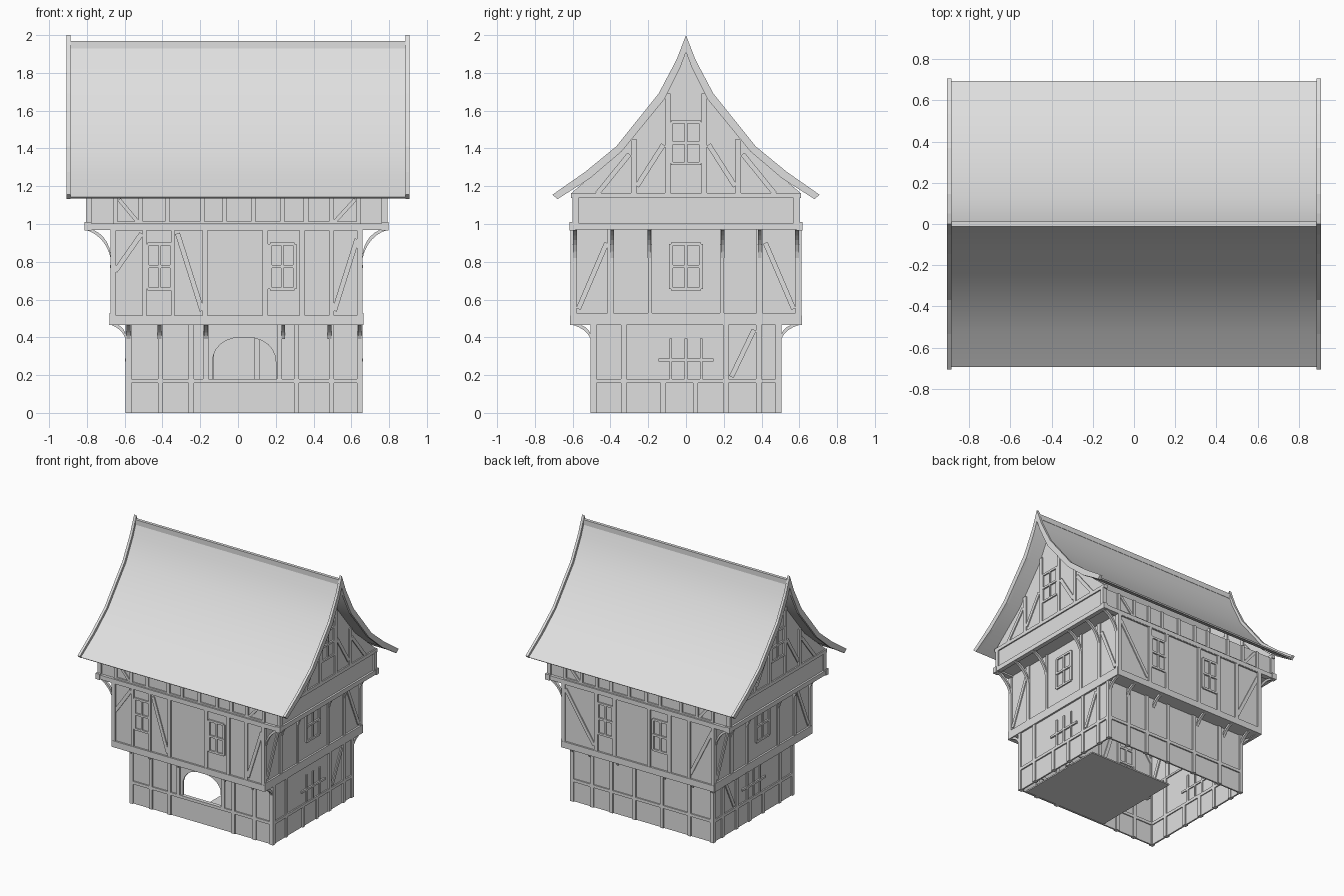
import bpy, bmesh, math
from mathutils import Vector, Matrix

old = bpy.data.objects.get("Cube")
if old:
    bpy.data.objects.remove(old, do_unlink=True)

SHADE = (0.74, 0.74, 0.74, 1)
grey = bpy.data.materials.new("plain grey")
grey.use_nodes = True
grey.diffuse_color = SHADE
grey.node_tree.nodes["Principled BSDF"].inputs["Base Color"].default_value = SHADE


def finish(name, bm, smooth=False):
    bmesh.ops.recalc_face_normals(bm, faces=bm.faces)
    mesh = bpy.data.meshes.new(name)
    bm.to_mesh(mesh)
    bm.free()
    mesh.materials.append(grey)
    ob = bpy.data.objects.new(name, mesh)
    bpy.context.collection.objects.link(ob)
    if smooth:
        bpy.ops.object.select_all(action="DESELECT")
        ob.select_set(True)
        bpy.context.view_layer.objects.active = ob
        bpy.ops.object.shade_smooth_by_angle(angle=math.radians(35))


def box(bm, x0, x1, y0, y1, z0, z1):
    size = Matrix.Diagonal((x1 - x0, y1 - y0, z1 - z0, 1))
    mid = Matrix.Translation(((x0 + x1) / 2, (y0 + y1) / 2, (z0 + z1) / 2))
    bmesh.ops.create_cube(bm, size=1, matrix=mid @ size)


def ring(bm, x0, x1, y, z0, z1, wx0, wx1, wy):
    """Hollow rectangle with its own thickness on each side."""
    for s in (-1, 1):
        box(bm, x0, x1, *sorted((s * y, s * (y - wy))), z0, z1)
    box(bm, x0, x0 + wx0, wy - y, y - wy, z0, z1)
    box(bm, x1 - wx1, x1, wy - y, y - wy, z0, z1)


def prism(bm, points, offset):
    """Extrude a flat outline along an offset."""
    face = bm.faces.new([bm.verts.new(p) for p in points])
    ext = bmesh.ops.extrude_face_region(bm, geom=[face])
    moved = [g for g in ext["geom"] if isinstance(g, bmesh.types.BMVert)]
    bmesh.ops.translate(bm, verts=moved, vec=Vector(offset))


class Wall:
    """One wall plane: u runs along it, d is the distance outwards."""

    def __init__(self, bm, axis, plane):
        self.bm, self.axis, self.plane = bm, axis, plane
        self.sign = 1 if plane > 0 else -1

    def at(self, u, z, d=0):
        p = self.plane + self.sign * d
        return Vector((u, p, z)) if self.axis == "y" else Vector((p, u, z))

    def outline(self, pts, front=0.0, back=-0.03):
        prism(self.bm, [self.at(u, z, back) for u, z in pts],
              self.at(0, 0, front) - self.at(0, 0, back))

    def rect(self, u0, u1, z0, z1, front=0.0):
        self.outline([(u0, z0), (u1, z0), (u1, z1), (u0, z1)], front)

    def posts(self, us, z0, z1, w=0.028):
        for u in us:
            self.rect(u - w / 2, u + w / 2, z0, z1)

    def brace(self, u0, z0, u1, z1, w=0.026):
        n = Vector((z0 - z1, u1 - u0)).normalized() * w / 2
        a, b = Vector((u0, z0)), Vector((u1, z1))
        self.outline([a - n, b - n, b + n, a + n], -0.002)

    def window(self, u, z, hw, hh, uprights=(0,), frame=True):
        for k in uprights:
            self.rect(u + k - 0.007, u + k + 0.007, z - hh, z + hh)
        self.rect(u - hw, u + hw, z - 0.008, z + 0.008, 0.002)
        if frame:
            for s in (-1, 1):
                self.rect(u + s * hw - 0.01, u + s * hw + 0.01, z - hh, z + hh)
                self.rect(u - hw, u + hw, z + s * hh - 0.008, z + s * hh + 0.008)

    def bracket(self, u, z, reach, drop, w=0.02):
        arc = []
        for a in [math.pi / 2 * i / 6 for i in range(7)]:
            flat = 0.2 * (i_frac := a / (math.pi / 2))
            arc.append(Vector((reach * (0.8 * (1 - math.cos(a)) + flat),
                               drop * (0.8 * math.sin(a) + flat - 1))))
        low = [p + Vector((0.018 * i / 6, -0.018 * (1 - i / 6) - 0.006)) for i, p in enumerate(arc)]
        prism(self.bm, [self.at(u - w / 2, z + p.y, p.x) for p in arc + low[::-1]],
              self.at(u + w / 2, 0) - self.at(u - w / 2, 0))


IN = 0.01                      # plaster sits behind the timber
THIN = 0.012                   # plaster thickness
GX0, GX1, GY = -0.595, 0.66, 0.505
FX0, FX1, FY = -0.675, 0.66, 0.61
BX0, BX1, BY = -0.805, 0.79, 0.60

# Ground floor plaster walls, open below, with an arched doorway
bm = bmesh.new()
door = Wall(bm, "y", -GY)
a, b, back = GX0 + IN, GX1 - IN, -IN - THIN
door.outline([(a, 0), (b, 0), (b, 0.17), (a, 0.17)], -IN, back)
L, R = -0.135, 0.20
mid, half = (L + R) / 2, (R - L) / 2
arch = [(mid - half * math.cos(t) ** 0.8, 0.27 + 0.13 * math.sin(t))
        for t in [math.pi / 2 * i / 6 for i in range(6)]]
arch += [(mid, 0.40)] + [(2 * mid - u, z) for u, z in arch[::-1]]
door.outline([(a, 0.17), (L, 0.17)] + arch + [(R, 0.17), (b, 0.17), (b, 0.47), (a, 0.47)], -IN, back)
box(bm, a, b, GY + back, GY - IN, 0, 0.47)
box(bm, a, a + THIN, -GY - back, GY + back, 0, 0.47)
box(bm, b - THIN, b, -GY - back, GY + back, 0, 0.47)
finish("ground_walls", bm)

# Indoor floor panels
bm = bmesh.new()
box(bm, -0.12, 0.60, -0.48, -0.02, 0.0, 0.01)
box(bm, -0.12, 0.60, 0.02, 0.25, 0.0, 0.01)
box(bm, -0.14, 0.62, -0.02, 0.02, 0.0, 0.03)
finish("indoor_floor", bm)

# Upper storey shell with an overhanging ledge, open to the room below
bm = bmesh.new()
ring(bm, FX0 + IN, FX1 - IN, FY - IN, 0.475, 0.985, THIN, THIN, THIN)
ring(bm, FX0 + IN, FX1 - IN, FY - IN, 0.47, 0.485, GX0 - FX0 + 0.02, 0.02, FY - GY + 0.02)
finish("upper_walls", bm)
bm = bmesh.new()
box(bm, BX0 + IN, BX1 - IN, -BY + IN, BY - IN, 0.98, 1.145)
finish("attic_band", bm)

# Roof profile: outer and inner edge of the gable boards, apex to eave
OUT = [(0, 2.0), (0.05, 1.87), (0.145, 1.69), (0.37, 1.41), (0.535, 1.275), (0.707, 1.155)]
INN = [(0, 1.91), (0.03, 1.83), (0.115, 1.66), (0.34, 1.385), (0.51, 1.24), (0.68, 1.132)]


def edge(t):
    half_edge = [Vector(p).lerp(Vector(q), t) for p, q in zip(OUT, INN)]
    return [Vector((-p.x, p.y)) for p in half_edge[:0:-1]] + half_edge


def roof_band(bm, t0, t1, x0, x1):
    outline = edge(t0) + edge(t1)[::-1]
    prism(bm, [(x0, p.x, p.y) for p in outline], (x1 - x0, 0, 0))


bm = bmesh.new()
roof_band(bm, 0.5, 0.85, -0.89, 0.89)
finish("roof_cover", bm, True)
bm = bmesh.new()
for x in (-0.907, 0.887):
    roof_band(bm, 0, 1, x, x + 0.02)
finish("gable_boards", bm)
bm = bmesh.new()
box(bm, -0.89, 0.89, -0.012, 0.012, 1.93, 1.97)
finish("ridge_board", bm)

# Gable plaster under the roof
bm = bmesh.new()
gable = [(-0.6, 1.14), (-0.6, 1.17)] + [tuple(p) for p in edge(0.9)[1:-1]] + [(0.6, 1.17), (0.6, 1.14)]
for x, depth in ((BX0 + IN, THIN), (BX1 - IN, -THIN)):
    prism(bm, [(x, y, z) for y, z in gable], (depth, 0, 0))
finish("gable_walls", bm)

# Ground floor timbers
bm = bmesh.new()
front, back = Wall(bm, "y", -GY), Wall(bm, "y", GY)
left, right = Wall(bm, "x", GX1), Wall(bm, "x", GX0)
front.posts([-0.581, -0.41, -0.248, 0.31, 0.495, 0.646], 0, 0.47)
front.posts([-0.17, 0.22], 0.17, 0.47)
back.posts([-0.581, -0.38, -0.14, 0.1, 0.30, 0.47, 0.646], 0, 0.47)
for w in (front, back):
    w.rect(GX0, GX1, 0.157, 0.18)
for w in (left, right):
    w.posts([-0.491, -0.33, 0.21, 0.385, 0.491], 0, 0.47)
    w.posts([-0.12, 0.05], 0, 0.16)
    w.rect(-GY, GY, 0.157, 0.18)
    w.window(0, 0.28, 0.145, 0.115, (-0.08, 0, 0.08), False)
    w.brace(0.24, 0.19, 0.36, 0.44)
finish("ground_timbers", bm)

# First floor timbers and windows
bm = bmesh.new()
front, back = Wall(bm, "y", -FY), Wall(bm, "y", FY)
left, right = Wall(bm, "x", FX1), Wall(bm, "x", FX0)
front.posts([-0.662, -0.175, 0.145, 0.34, 0.495, 0.646], 0.47, 0.98)
front.posts([-0.495, -0.345], 0.5, 0.98, 0.02)
back.posts([-0.662, -0.45, -0.28, -0.1, 0.2, 0.36, 0.646], 0.47, 0.98)
for w, us in ((front, (-0.415, 0.235)), (back, (-0.2, 0.28))):
    w.rect(FX0, FX1, 0.465, 0.515, 0.004)
    w.rect(FX0, FX1, 0.965, 1.0)
    for u in us:
        w.window(u, 0.775, 0.065, 0.12)
front.brace(-0.32, 0.95, -0.19, 0.54)
front.brace(0.51, 0.54, 0.63, 0.92)
front.brace(-0.65, 0.75, -0.51, 0.95)
back.brace(0.38, 0.55, 0.63, 0.93)
back.brace(-0.65, 0.93, -0.46, 0.55)
for w in (left, right):
    w.posts([-0.596, -0.40, 0.39, 0.596], 0.47, 0.98, 0.032)
    w.posts([-0.19, 0.19], 0.5, 0.98, 0.02)
    w.rect(-FY, FY, 0.465, 0.53, 0.004)
    w.window(0, 0.775, 0.08, 0.12)
    for s in (-1, 1):
        w.brace(s * 0.57, 0.55, s * 0.42, 0.90)
finish("first_floor_timbers", bm)

# Attic band and gable timbers
bm = bmesh.new()
band = [-0.79, -0.65, -0.515, -0.375, -0.19, -0.07, 0.08, 0.235, 0.36, 0.495, 0.64, 0.78]
for s, plane in ((-1, BX0), (1, BX1)):
    w = Wall(bm, "y", s * BY)
    w.posts(band, 1.0, 1.145, 0.024)
    w.rect(BX0, BX1, 0.968, 1.002, 0.012)
    w.rect(-0.65, 0.64, 1.0, 1.014)
    w.brace(-0.63, 1.13, -0.53, 1.01, 0.02)
    w.brace(0.51, 1.01, 0.62, 1.13, 0.02)
    w = Wall(bm, "x", plane)
    w.posts([-0.588, 0.588], 1.0, 1.145)
    w.rect(-FY, FY, 0.97, 1.005, 0.005)
    w.rect(-0.61, 0.61, 1.138, 1.165)
    w.window(0, 1.43, 0.08, 0.11)
    for k in (-1, 1):
        w.posts([k * 0.277], 1.16, 1.45)
        w.posts([k * 0.097], 1.16, 1.69)
        w.brace(k * 0.47, 1.16, k * 0.30, 1.37)
        w.brace(k * 0.26, 1.20, k * 0.12, 1.42)
        w.rect(*sorted((k * 0.585, k * 0.618)), 0.965, 1.01, 0.008)
finish("attic_timbers", bm)

# Curved brackets carrying the overhangs
bm = bmesh.new()
for s in (-1, 1):
    w = Wall(bm, "y", s * GY)
    for x in (-0.58, -0.415, -0.17, 0.24, 0.485, 0.645):
        w.bracket(x, 0.475, 0.09, 0.06)
for y in (-0.49, -0.33, 0.21, 0.385, 0.49):
    Wall(bm, "x", GX0).bracket(y, 0.475, 0.07, 0.06)
for plane, reach in ((FX1, 0.115), (FX0, 0.115)):
    for y in (-0.588, -0.39, -0.195, 0.195, 0.39, 0.588):
        Wall(bm, "x", plane).bracket(y, 0.975, reach, 0.13)
finish("brackets", bm)
